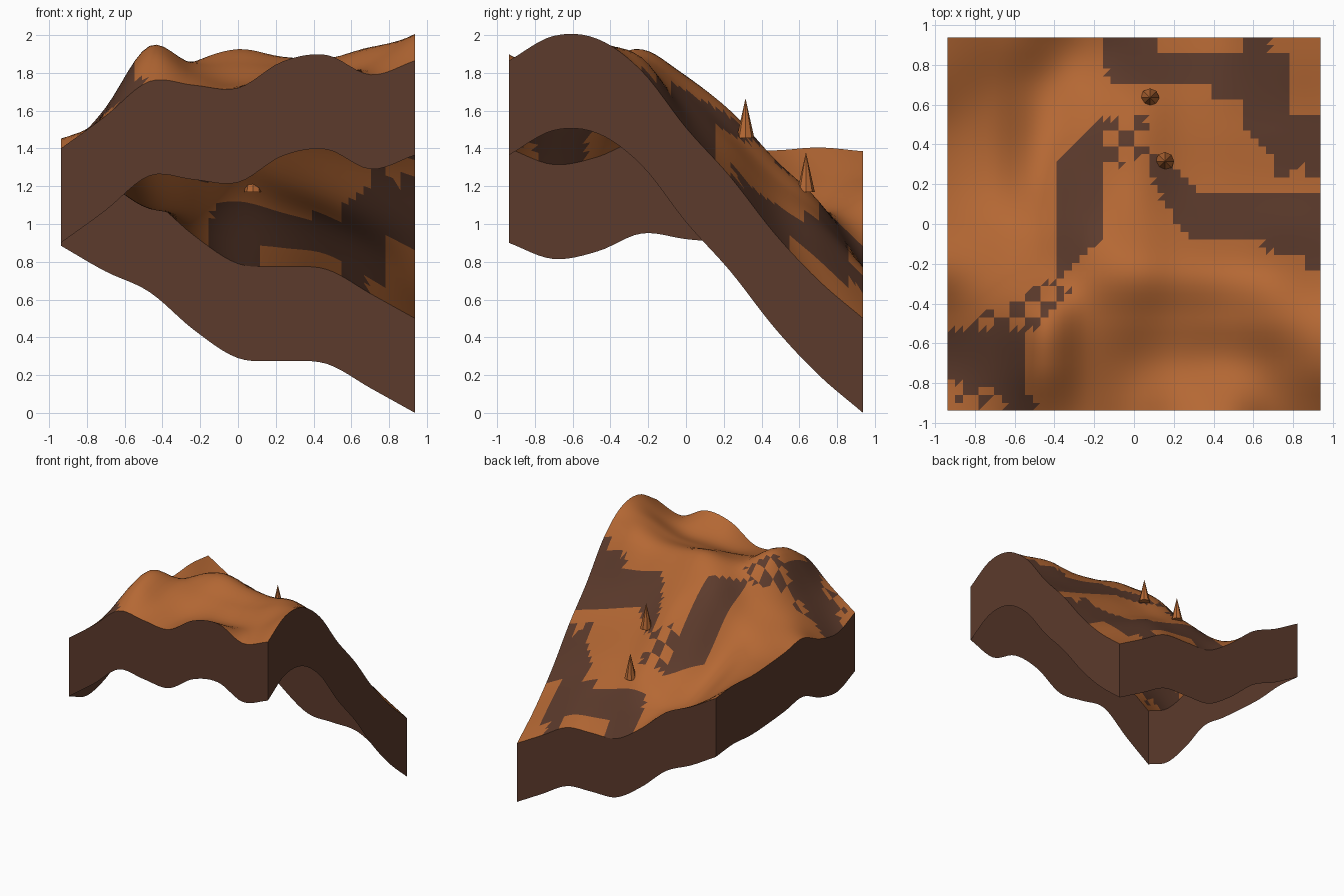
import bpy, bmesh, math

cube = bpy.data.objects.get("Cube")
if cube:
    bpy.data.objects.remove(cube, do_unlink=True)

HALF = 0.9375         # half width of the land tile
CELLS = 48            # grid cells per side
SKIRT = 0.5           # height of the side walls


def make_material(name, color):
    mat = bpy.data.materials.new(name)
    mat.use_nodes = True
    mat.diffuse_color = color
    mat.node_tree.nodes["Principled BSDF"].inputs["Base Color"].default_value = color
    return mat


sand = make_material("orange sand", (0.46, 0.138, 0.034, 1))
rock = make_material("dark brown rock", (0.107, 0.043, 0.025, 1))

# Control heights in hundredths: rows run front to back, columns left to right
HEIGHTS = [
    [140, 157, 175.5, 173.5, 172, 186, 189.5, 179, 186.5],
    [131.5, 160, 190.5, 180, 175, 178, 179, 185, 199.5],
    [135.5, 161, 192.5, 185, 185, 183.5, 185, 193.5, 198],
    [145, 154, 168, 185, 192.5, 188, 186, 188, 181],
    [142, 147, 154, 175, 178, 170, 162, 156, 151],
    [140, 137, 131, 151, 160, 148.5, 141, 133, 125],
    [139, 129, 115, 124, 134.5, 124, 115, 105, 95],
    [140.5, 123, 108, 109, 112, 106, 99, 86, 70],
    [138.5, 125, 114, 94, 79, 77.5, 76, 63, 50],
]


def spline(values, t):
    """Smooth curve through evenly spaced values, t from 0 to 1."""
    last = len(values) - 1
    i = min(int(t * last), last - 1)
    f = t * last - i
    b, c = values[i], values[i + 1]
    a = values[i - 1] if i > 0 else 2 * b - c
    d = values[i + 2] if i + 2 <= last else 2 * c - b
    return b + 0.5 * f * (c - a + f * (2 * a - 5 * b + 4 * c - d
                                       + f * (3 * (b - c) + d - a)))


def height(x, y):
    u, v = (x + HALF) / (2 * HALF), (y + HALF) / (2 * HALF)
    return spline([spline(row, u) for row in HEIGHTS], v) / 100


# Outlines of the rock patches, seen from above
EDGE = 0.95
PATCHES = [
    [(-.16, EDGE), (.1, EDGE), (.14, .86), (.55, .86), (.55, EDGE), (.68, EDGE),
     (.69, .86), (.78, .86), (.78, .55), (EDGE, .55), (EDGE, .24), (.86, .24),
     (.86, .31), (.76, .24), (.7, .24), (.69, .34), (.55, .48), (.55, .63),
     (.39, .63), (.39, .7), (-.1, .7), (-.16, .8)],
    [(-.16, .53), (-.16, -.07), (-.39, -.29), (-.39, .31)],
    [(.07, .36), (.18, .32), (.32, .16), (EDGE, .16), (EDGE, -.23), (.86, -.23),
     (.86, -.15), (.65, -.14), (.65, -.08), (.27, -.08), (.1, .2)],
    [(-EDGE, -.53), (-.55, -.53), (-.55, -.82), (-.47, -EDGE), (-.62, -EDGE),
     (-.7, -.84), (-EDGE, -.78)],
]
# Bands of broken, checkered rock
BROKEN = [
    [(-.84, -.53), (-.76, -.44), (-.4, -.28), (-.32, -.34), (-.5, -.53)],
    [(-.16, .52), (.05, .56), (.1, .36), (-.16, .26)],
    [(-EDGE, -.78), (-.7, -.84), (-.75, -.92), (-.88, -.92)],
]


def inside(x, y, outline):
    hit = False
    for (ax, ay), (bx, by) in zip(outline, outline[1:] + outline[:1]):
        if (ay > y) != (by > y) and x < ax + (y - ay) * (bx - ax) / (by - ay):
            hit = not hit
    return hit


def is_rock(x, y):
    if any(inside(x, y, p) for p in PATCHES):
        return True
    step = 4 * HALF / CELLS
    checker = (math.floor(x / step) + math.floor(y / step)) % 2 == 0
    return checker and any(inside(x, y, p) for p in BROKEN)


def finish(bm, name, materials):
    mesh = bpy.data.meshes.new(name)
    bm.to_mesh(mesh)
    bm.free()
    obj = bpy.data.objects.new(name, mesh)
    bpy.context.collection.objects.link(obj)
    for mat in materials:
        mesh.materials.append(mat)
    return obj


# Land surface
bm = bmesh.new()
coords = [-HALF + 2 * HALF * i / CELLS for i in range(CELLS + 1)]
grid = [[bm.verts.new((x, y, height(x, y))) for x in coords] for y in coords]
for j in range(CELLS):
    for i in range(CELLS):
        a, b = grid[j][i], grid[j][i + 1]
        c, d = grid[j + 1][i + 1], grid[j + 1][i]
        for corners in ((a, b, c), (a, c, d)):
            face = bm.faces.new(corners)
            face.smooth = True
            mid = face.calc_center_median()
            face.material_index = int(is_rock(mid.x, mid.y))
finish(bm, "land_surface", [sand, rock])

# Side walls, open underneath
bm = bmesh.new()
rim = ([(x, -HALF) for x in coords[:-1]] + [(HALF, y) for y in coords[:-1]]
       + [(x, HALF) for x in coords[:0:-1]] + [(-HALF, y) for y in coords[:0:-1]])
top = [bm.verts.new((x, y, height(x, y))) for x, y in rim]
low = [bm.verts.new((x, y, height(x, y) - SKIRT)) for x, y in rim]
for i in range(len(rim)):
    k = (i + 1) % len(rim)
    bm.faces.new((low[i], low[k], top[k], top[i]))
finish(bm, "side_walls", [rock])

# Stone spires
for name, x, y, z in (("front_spire", .155, .315, 1.455), ("back_spire", .08, .635, 1.17)):
    bm = bmesh.new()
    bmesh.ops.create_cone(bm, cap_ends=True, segments=8, radius1=0.047,
                          radius2=0, depth=0.21)
    spire = finish(bm, name, [sand])
    spire.location = (x, y, z + 0.105)
